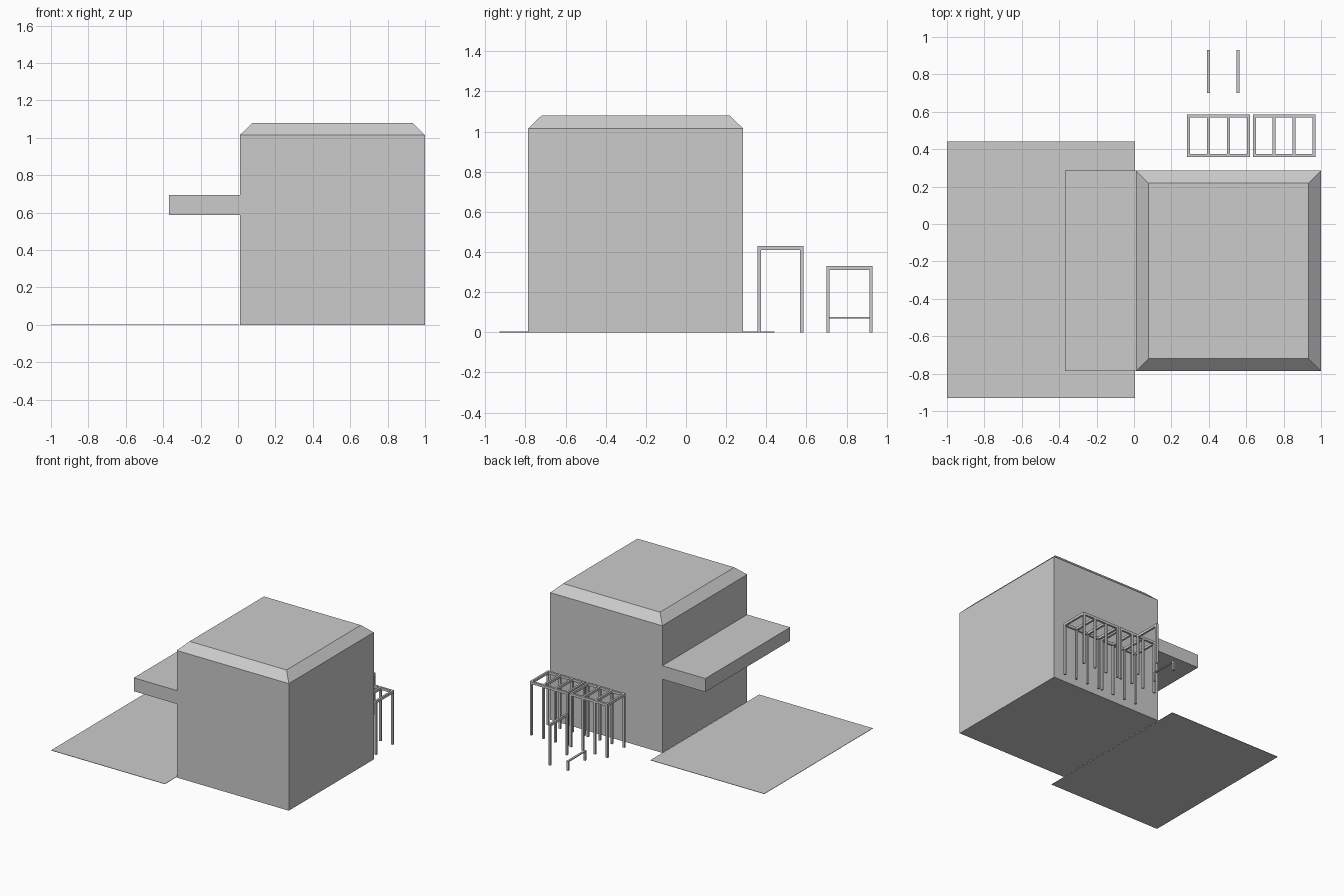
import bpy, bmesh

if "Cube" in bpy.data.objects:
    bpy.data.objects.remove(bpy.data.objects["Cube"])


def mesh_object(name, bm):
    mesh = bpy.data.meshes.new(name)
    bmesh.ops.recalc_face_normals(bm, faces=bm.faces)
    bm.to_mesh(mesh)
    bm.free()
    obj = bpy.data.objects.new(name, mesh)
    bpy.context.collection.objects.link(obj)
    return obj


def add_box(bm, x0, x1, y0, y1, z0, z1):
    verts = bmesh.ops.create_cube(bm, size=1)["verts"]
    for v in verts:
        v.co.x = x1 if v.co.x > 0 else x0
        v.co.y = y1 if v.co.y > 0 else y0
        v.co.z = z1 if v.co.z > 0 else z0
    return verts


def box(name, *bounds):
    bm = bmesh.new()
    add_box(bm, *bounds)
    return mesh_object(name, bm)


def add_arch(bm, x, y0, y1, height, t, bar):
    # two posts joined by a crossbar, running along y
    for y in (y0, y1 - t):
        add_box(bm, x, x + t, y, y + t, 0, height - bar)
    add_box(bm, x, x + t, y0, y1, height - bar, height)


# Main hall
box("building_walls", 0.01, 1.0, -0.787, 0.285, 0, 1.015)

# Bevelled roof, tapered towards the top
bm = bmesh.new()
for v in add_box(bm, 0.01, 1.0, -0.787, 0.285, 1.015, 1.08):
    if v.co.z > 1.05:
        v.co.x += 0.067 if v.co.x < 0.5 else -0.067
        v.co.y += 0.067 if v.co.y < 0 else -0.067
mesh_object("roof", bm)

# Canopy and forecourt
box("canopy", -0.37, 0.01, -0.787, 0.285, 0.588, 0.695)
box("forecourt", -1.0, 0.005, -0.93, 0.44, 0, 0.003)

# Two open shelters: four arches each, tied by long rails
T = 0.016
for n, x0 in enumerate((0.284, 0.635)):
    bm = bmesh.new()
    for i in range(4):
        add_arch(bm, x0 + i * 0.1065, 0.357, 0.585, 0.43, T, 0.02)
    for y in (0.357, 0.585 - T):
        for i in range(3):
            x = x0 + i * 0.1065
            add_box(bm, x + T, x + 0.1065, y, y + T, 0.41, 0.43)
    mesh_object(f"shelter_frame_{n + 1}", bm)

# Free-standing low and tall hoops
for name, x, height, bar in (("low_hoop", 0.389, 0.077, 0.008),
                             ("tall_hoop", 0.549, 0.33, 0.02)):
    bm = bmesh.new()
    add_arch(bm, x, 0.70, 0.93, height, T, bar)
    mesh_object(name, bm)
